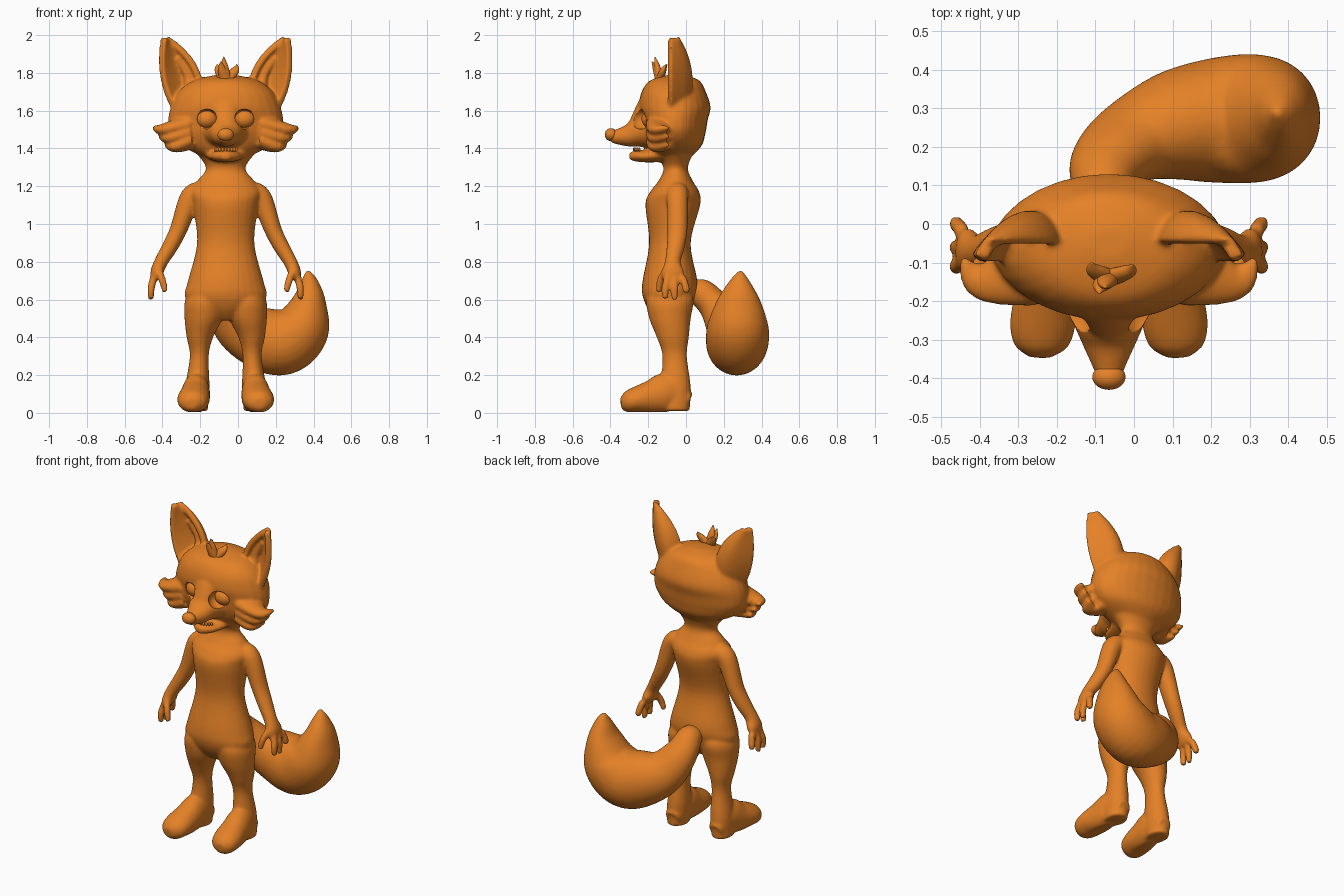
import bpy, bmesh, math
from mathutils import Vector, Matrix

if "Cube" in bpy.data.objects:
    bpy.data.objects.remove(bpy.data.objects["Cube"], do_unlink=True)

CENTRE = -0.065  # body centre line
X, Y, Z = Vector((1, 0, 0)), Vector((0, 1, 0)), Vector((0, 0, 1))
ORANGE = (0.78, 0.22, 0.02, 1)

fur = bpy.data.materials.new("orange_fur")
fur.use_nodes = True
fur.diffuse_color = ORANGE
fur.node_tree.nodes["Principled BSDF"].inputs["Base Color"].default_value = ORANGE


def spline(points, steps):
    """Smooth curve through tuples of any length."""
    out = []
    last = len(points) - 1
    for i in range(last):
        near = [points[max(0, min(last, i + k))] for k in (-1, 0, 1, 2)]
        for s in range(steps):
            t = s / steps
            out.append([b + t / 2 * (c - a + t * (2 * a - 5 * b + 4 * c - d + t * (3 * (b - c) + d - a)))
                        for a, b, c, d in zip(*near)])
    return out + [list(points[-1])]


def tube(bm, points, ref=X, axis=None, mirror=False, floor=None, sides=28, steps=6):
    """Elliptical tube; each point is x, y, z, radius along ref and, unless round, the other radius."""
    rows = spline([(*p, p[-1]) if len(p) == 4 else p for p in points], steps)
    for sign in ((1, -1) if mirror else (1,)):
        rings = []
        for i, (x, y, z, a, b) in enumerate(rows):
            ahead, behind = rows[min(i + 1, len(rows) - 1)], rows[max(i - 1, 0)]
            along = (axis or Vector(ahead[:3]) - Vector(behind[:3])).normalized()
            u = (ref - along * ref.dot(along)).normalized()
            w = along.cross(u)
            ring = []
            for k in range(sides):
                angle = math.tau * k / sides
                co = Vector((x, y, z)) + u * a * math.cos(angle) + w * b * math.sin(angle)
                co.x *= sign
                if floor is not None:
                    co.z = max(co.z, floor)
                ring.append(bm.verts.new(co))
            rings.append(ring)
        for r, q in zip(rings, rings[1:]):
            for k in range(sides):
                bm.faces.new((r[k], r[k - 1], q[k - 1], q[k]))
        bm.faces.new(rings[0])
        bm.faces.new(rings[-1])


def centred(bm, *rows, **options):
    """Tube lying in the middle plane."""
    tube(bm, [(0, *row) for row in rows], **options)


def ball(bm, centre, radii, mirror=False):
    for sign in ((1, -1) if mirror else (1,)):
        place = Matrix.Translation((centre[0] * sign, *centre[1:])) @ Matrix.Diagonal((*radii, 1))
        bmesh.ops.create_uvsphere(bm, u_segments=32, v_segments=20, radius=1, matrix=place)


def finish(bm, name, x=CENTRE):
    bmesh.ops.recalc_face_normals(bm, faces=bm.faces)
    mesh = bpy.data.meshes.new(name)
    bm.to_mesh(mesh)
    bm.free()
    ob = bpy.data.objects.new(name, mesh)
    bpy.context.collection.objects.link(ob)
    ob.location.x = x
    mesh.materials.append(fur)
    mesh.shade_smooth()
    return ob


def apply(ob, kind, **settings):
    bpy.context.view_layer.objects.active = ob
    modifier = ob.modifiers.new(kind.lower(), kind)
    for key, value in settings.items():
        setattr(modifier, key, value)
    bpy.ops.object.modifier_apply(modifier=modifier.name)


def fuse(ob, voxel):
    """Merge overlapping volumes into one soft skin."""
    apply(ob, "REMESH", mode='VOXEL', voxel_size=voxel)
    apply(ob, "SMOOTH", factor=.5, iterations=10)
    ob.data.shade_smooth()


bm = bmesh.new()

# Torso and neck, from the crotch up
centred(bm, (-.09, .49, .05, .06), (-.09, .55, .17, .11), (-.09, .62, .217, .14), (-.085, .7, .2, .145),
        (-.085, .9, .152, .11), (-.07, 1.1, .175, .145), (-.06, 1.17, .19, .13), (-.055, 1.23, .15, .09),
        (-.055, 1.3, .105, .065), (-.06, 1.4, .18, .11), axis=Z)

# Head, from the throat up
centred(bm, (-.08, 1.33, .06, .08), (-.06, 1.41, .23, .14), (-.06, 1.48, .295, .163), (-.06, 1.55, .305, .175),
        (-.06, 1.62, .29, .19), (-.065, 1.7, .25, .17), (-.06, 1.76, .17, .13), (-.05, 1.79, .05, .04), axis=Z)

# Snout, brow bridge and lower jaw
centred(bm, (-.16, 1.5, .15, .1), (-.25, 1.485, .097, .08), (-.31, 1.467, .07, .058), (-.4, 1.46, .03))
centred(bm, (-.16, 1.68, .09, .06), (-.21, 1.61, .08, .055), (-.27, 1.5, .055, .045))
centred(bm, (-.1, 1.375, .12, .047), (-.2, 1.36, .09, .034), (-.26, 1.36, .066, .03), (-.3, 1.36, .02))

# Cheek fur: broad flat locks
for k in range(3):
    x, z = .38 - .03 * k, 1.51 - .045 * k
    tube(bm, [(.2, -.13, z + .02, .085, .05), (x - .05, -.145, z - .01, .053, .032), (x, -.09, z, .009)],
         ref=Y, mirror=True)

# Ears: cupped sheets with a thick rim
ear = bmesh.new()
for sign in (1, -1):
    grid = []
    for row in range(25):
        t = row / 24
        inner = .12 + .19 * t ** 3 + .05 * (1 - t) ** 6
        width = .35 - .09 * (1 - t) ** 3 - .02 * t ** 4 - inner
        line = []
        for column in range(17):
            f = column / 16
            cup = .42 * width * math.sin(math.pi * f ** .75)
            line.append(ear.verts.new((sign * (inner + width * f), cup - .05 - .04 * f, 1.59 + .395 * t)))
        grid.append(line)
    for p, q in zip(grid, grid[1:]):
        for k in range(len(p) - 1):
            ear.faces.new((p[k], p[k + 1], q[k + 1], q[k]))
ears = finish(ear, "ears_helper")
apply(ears, "SOLIDIFY", thickness=.036, offset=0)
bm.from_mesh(ears.data)
bpy.data.objects.remove(ears, do_unlink=True)
# Fold inside each ear
tube(bm, [(.2, -.04, 1.68, .022), (.2, -.015, 1.78, .022), (.26, -.025, 1.88, .016)], mirror=True)

# Arms
tube(bm, [(.12, -.045, 1.165, .06), (.185, -.045, 1.14, .058), (.25, -.045, .97, .046, .053),
          (.295, -.055, .88, .042, .048), (.342, -.07, .8, .036, .042), (.365, -.07, .745, .034, .06),
          (.375, -.065, .71, .022, .05)], mirror=True)
# Fingers, fanned from the palm, and thumb
for fan, tip in ((-.05, .605), (0, .6), (.06, .635)):
    tube(bm, [(.38, .7 * fan - .06, .72, .02), (.395, fan - .06, .66, .02), (.395, fan - .06, tip, .016)],
         mirror=True)
tube(bm, [(.36, -.1, .765, .02), (.335, -.135, .7, .02), (.32, -.145, .64, .016)], mirror=True)

# Legs
tube(bm, [(.08, -.085, .68, .07, .09), (.108, -.085, .6, .105, .125), (.118, -.085, .5, .1, .11),
          (.137, -.07, .4, .07, .085), (.14, -.06, .3, .05, .065), (.15, -.055, .14, .064, .08),
          (.155, -.055, .01, .06, .075)], axis=-Z, mirror=True)
# Feet, heel to toe
tube(bm, [(.15, .015, .06, .045), (.155, -.09, .105, .07, .105), (.163, -.18, .085, .08, .09),
          (.172, -.26, .07, .085, .07), (.178, -.315, .055, .07, .055), (.18, -.345, .05, .03)],
     mirror=True, floor=.004)

body = finish(bm, "body")
fuse(body, .008)

# Eye sockets
bm = bmesh.new()
ball(bm, (.1, -.24, 1.555), (.06, .06, .053), mirror=True)
cutter = finish(bm, "socket_cutter")
cutter.hide_render = True
apply(body, "BOOLEAN", operation='DIFFERENCE', object=cutter, solver='EXACT')
bpy.data.objects.remove(cutter, do_unlink=True)
body.data.shade_smooth()

# Eyes
bm = bmesh.new()
ball(bm, (.1, -.183, 1.555), (.058, .052, .05), mirror=True)
finish(bm, "eyes")

# Nose
bm = bmesh.new()
ball(bm, (0, -.397, 1.473), (.043, .033, .034))
finish(bm, "nose")

# Upper teeth along the smile
bm = bmesh.new()
for k in range(-4, 5):
    angle = k / 4
    ball(bm, (.065 * math.sin(angle), -.215 - .06 * math.cos(angle), 1.395), (.008, .006, .011))
finish(bm, "teeth")

# Hair tuft on the crown: curved locks from one root
bm = bmesh.new()
root = Vector((0, -.14, 1.76))
for tip in ((-.01, -.165, 1.885), (.06, -.105, 1.845), (-.025, -.18, 1.86), (-.045, -.1, 1.845)):
    bend = root.lerp(Vector(tip), .5) + X * tip[0] / 3 + Z * .01
    tube(bm, [(*root, .03, .022), (*bend, .022, .016), (*tip, .002)])
finish(bm, "hair_tuft")

# Tail: a bushy hook sweeping to the left
bm = bmesh.new()
tube(bm, [(-.075, .01, .64, .06), (-.08, .08, .635, .076), (-.07, .155, .56, .085, .1), (0, .215, .455, .11, .13),
          (.11, .255, .4, .145, .163), (.235, .27, .375, .165, .176), (.335, .275, .455, .163, .155),
          (.375, .28, .585, .12, .095), (.378, .285, .69, .06, .05), (.37, .29, .753, .012)], ref=Y)
fuse(finish(bm, "tail", 0), .01)
